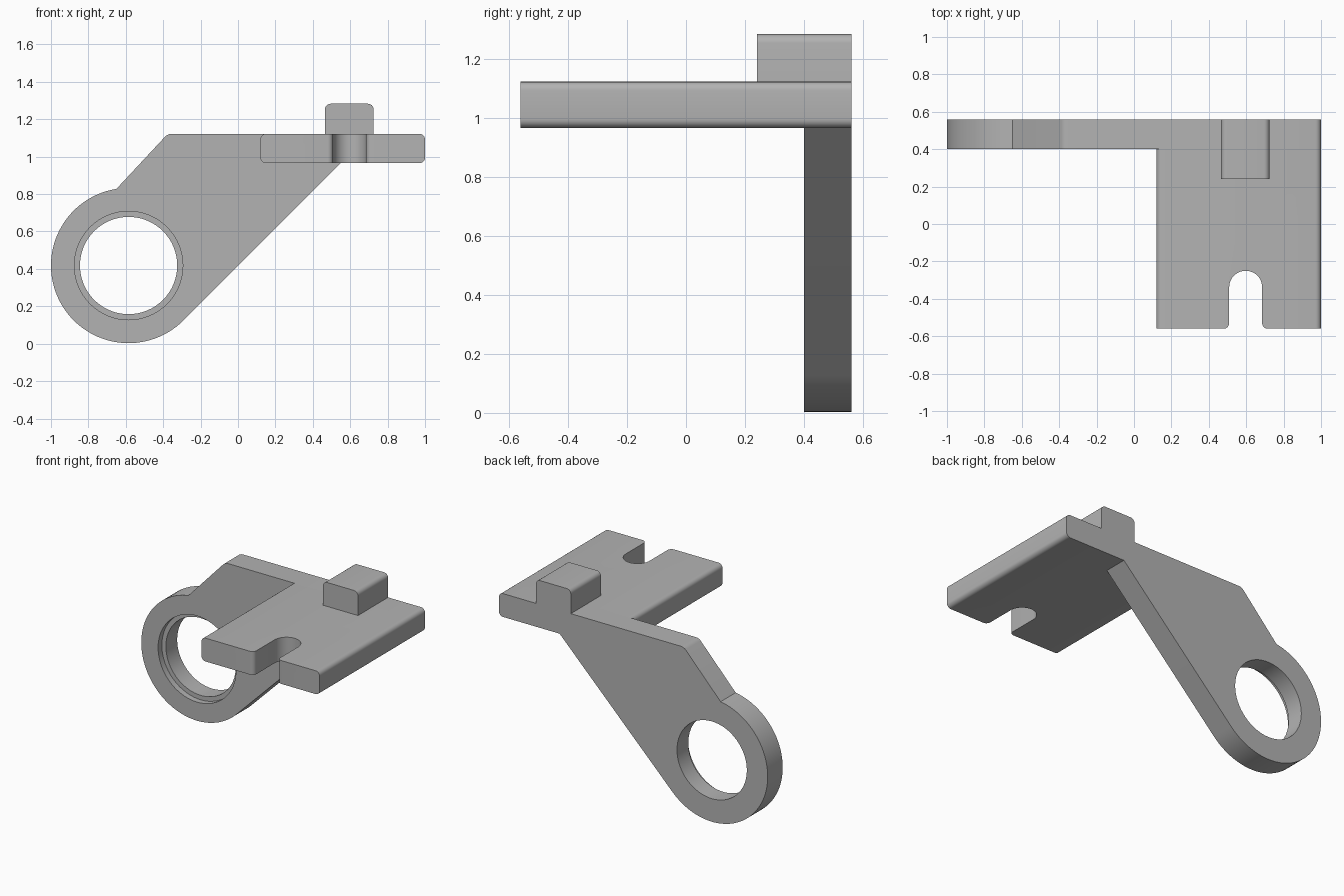
import bpy
import math

cube = bpy.data.objects.get("Cube")
if cube:
    bpy.data.objects.remove(cube, do_unlink=True)

grey = bpy.data.materials.new("plain grey")
grey.use_nodes = True
GREY = (0.45, 0.45, 0.45, 1)
grey.diffuse_color = GREY
grey.node_tree.nodes["Principled BSDF"].inputs["Base Color"].default_value = GREY

BACK, WALL, FRONT = 0.56, 0.40, -0.56        # depth planes
LEFT, RIGHT, LOW, TOP = 0.12, 1.0, 0.965, 1.122   # plate section
BOSS_L, BOSS_R, BOSS_TOP, BOSS_FRONT = 0.465, 0.725, 1.283, 0.24
EYE_X, EYE_Z, EYE_R = -0.585, 0.418, 0.415
FILLET = 0.03


def arc(cx, cy, r, start, end, steps=6):
    angles = [math.radians(start + (end - start) * i / steps) for i in range(steps + 1)]
    return [(cx + r * math.cos(a), cy + r * math.sin(a)) for a in angles]


def prism(name, outline, low, high, axis="Y"):
    """Extrude a closed outline along y (points are x, z) or z (points are x, y)."""
    def place(p, d):
        return (p[0], d, p[1]) if axis == "Y" else (p[0], p[1], d)
    n = len(outline)
    verts = [place(p, d) for d in (low, high) for p in outline]
    faces = [list(range(n)), list(range(2 * n - 1, n - 1, -1))]
    faces += [[i, n + i, n + (i + 1) % n, (i + 1) % n] for i in range(n)]
    if axis == "Z":
        faces = [f[::-1] for f in faces]
    mesh = bpy.data.meshes.new(name)
    mesh.from_pydata(verts, [], faces)
    mesh.materials.append(grey)
    obj = bpy.data.objects.new(name, mesh)
    bpy.context.collection.objects.link(obj)
    return obj


def activate(obj):
    bpy.ops.object.select_all(action="DESELECT")
    obj.select_set(True)
    bpy.context.view_layer.objects.active = obj


def cut(obj, cutter):
    activate(obj)
    mod = obj.modifiers.new("cut", "BOOLEAN")
    mod.operation = "DIFFERENCE"
    mod.solver = "EXACT"
    mod.object = cutter
    bpy.ops.object.modifier_apply(modifier=mod.name)
    bpy.data.objects.remove(cutter, do_unlink=True)


# Rounded corners shared by the wall, plate and boss sections
f = FILLET
plate_right = arc(RIGHT - f, LOW + f, f, -90, 0) + arc(RIGHT - f, TOP - f, f, 0, 90)
plate_left = arc(LEFT + f, TOP - f, f, 90, 180) + arc(LEFT + f, LOW + f, f, 180, 270)
boss_top = arc(BOSS_R - f, BOSS_TOP - f, f, 0, 90) + arc(BOSS_L + f, BOSS_TOP - f, f, 90, 180)

# Back wall: eye, sloping arm, plate edge and boss in one outline
eye = arc(EYE_X, EYE_Z, EYE_R, 99, 315, 60)
tangent_x, tangent_z = eye[-1]
shoulder = arc(-0.354, TOP - 0.05, 0.05, 90, 135, 4)
outline = (eye + [(tangent_x + LOW - tangent_z, LOW)] + plate_right
           + [(BOSS_R, TOP)] + boss_top + [(BOSS_L, TOP)] + shoulder)
arm = prism("arm_wall", outline, WALL, BACK)
cut(arm, prism("bore_cutter", arc(EYE_X, EYE_Z, 0.26, 0, 354.375, 63), WALL - 0.1, BACK + 0.1))
cut(arm, prism("counterbore_cutter", arc(EYE_X, EYE_Z, 0.29, 0, 354.375, 63), WALL - 0.1, WALL + 0.04))

# Shelf plate with a round-ended slot whose mouth is softened
plate = prism("shelf_plate", plate_right + plate_left, FRONT, WALL)
sx, sr = 0.597, 0.088
slot = ([(sx - sr - f, FRONT - 0.1), (sx + sr + f, FRONT - 0.1)]
        + arc(sx + sr + f, FRONT + f, f, 270, 180)
        + arc(sx, -0.25 - sr, sr, 0, 180, 24)
        + arc(sx - sr - f, FRONT + f, f, 0, -90))
cut(plate, prism("slot_cutter", slot, LOW - 0.1, TOP + 0.1, "Z"))

# Boss on top of the plate
boss = prism("boss", [(BOSS_L, TOP), (BOSS_R, TOP)] + boss_top, BOSS_FRONT, WALL)

for obj in (arm, plate, boss):
    activate(obj)
    bpy.ops.object.shade_smooth_by_angle(angle=math.radians(30))
